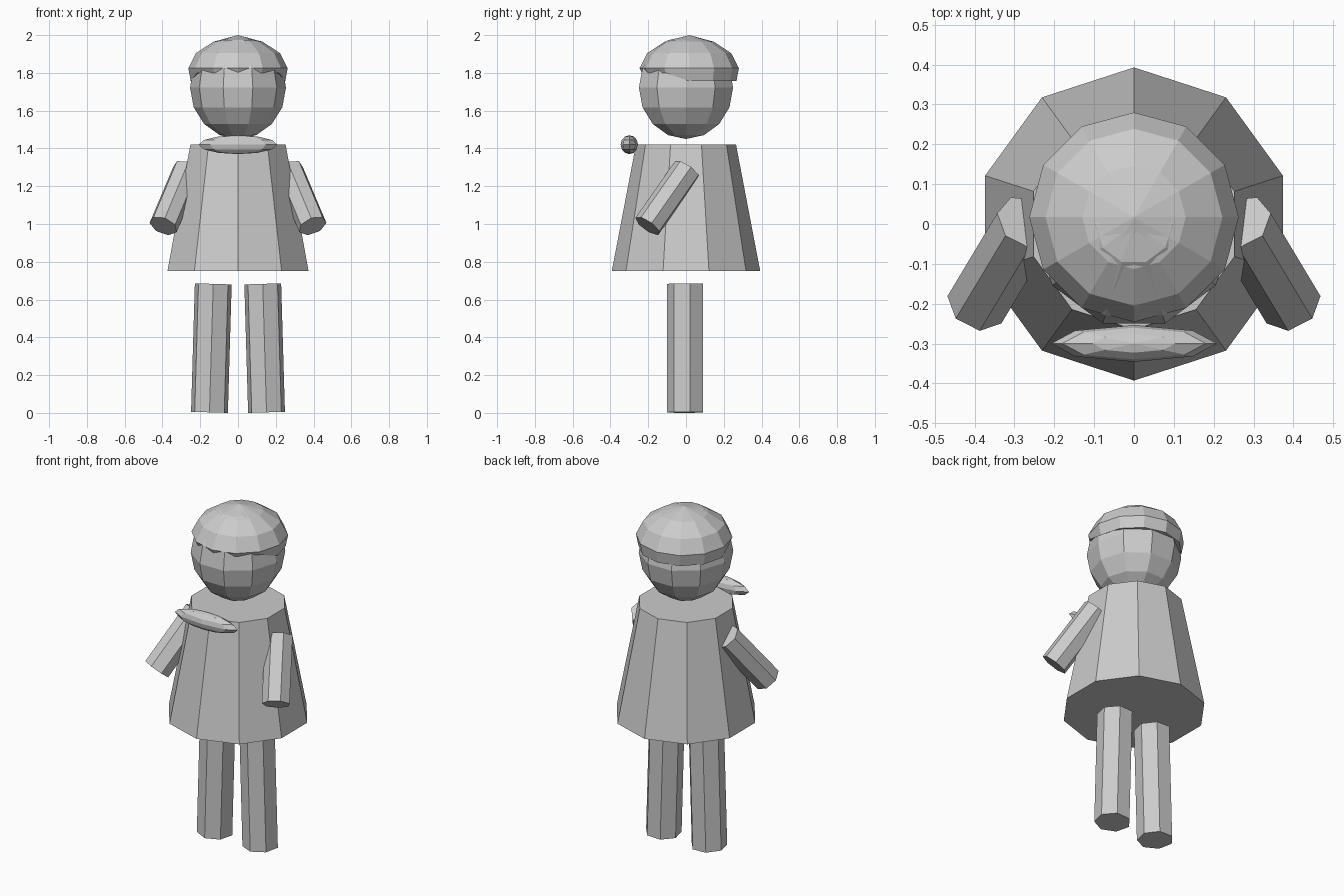
import bpy, bmesh, math
from mathutils import Vector, Matrix

if "Cube" in bpy.data.objects:
    bpy.data.objects.remove(bpy.data.objects["Cube"])

grey = bpy.data.materials.new("plain grey")
grey.diffuse_color = (0.6, 0.6, 0.6, 1)
grey.use_nodes = True
grey.node_tree.nodes["Principled BSDF"].inputs["Base Color"].default_value = grey.diffuse_color


def lathe(name, rings, sides, phase=0.0, matrix=Matrix(), shape=None):
    """Stack rings of (radius, z); zero radius makes a pole, open ends are capped."""
    bm = bmesh.new()
    loops = []
    for i, (r, z) in enumerate(rings):
        if r < 1e-5:
            loops.append([bm.verts.new((0, 0, z))] * sides)
            continue
        loop = []
        for k in range(sides):
            a = phase + k * math.tau / sides
            p = Vector((r * math.cos(a), r * math.sin(a), z))
            loop.append(bm.verts.new(shape(i, p) if shape else p))
        loops.append(loop)
    for lo, hi in zip(loops, loops[1:]):
        for k in range(sides):
            j = (k + 1) % sides
            quad = list(dict.fromkeys((lo[k], lo[j], hi[j], hi[k])))
            bm.faces.new(quad)
    for loop in (loops[0], loops[-1]):
        if len(set(loop)) > 1:
            bm.faces.new(loop)
    bmesh.ops.recalc_face_normals(bm, faces=bm.faces)
    bm.transform(matrix)
    me = bpy.data.meshes.new(name)
    bm.to_mesh(me)
    bm.free()
    me.materials.append(grey)
    ob = bpy.data.objects.new(name, me)
    bpy.context.collection.objects.link(ob)
    return ob


def ball(name, centre, radii, sides, rows):
    rings = [(math.sin(math.pi * i / rows), -math.cos(math.pi * i / rows))
             for i in range(rows + 1)]
    m = Matrix.Translation(centre) @ Matrix.Diagonal((*radii, 1))
    return lathe(name, rings, sides, 0, m)


def limb(name, bottom, top, radius, sides=7):
    a, b = Vector(bottom), Vector(top)
    axis = b - a
    turn = Vector((0, 0, 1)).rotation_difference(axis).to_matrix().to_4x4()
    return lathe(name, [(radius, 0), (radius, axis.length)], sides,
                 -math.pi / 2, Matrix.Translation(a) @ turn)


# flared coat
lathe("coat", [(0.393, 0.75), (0.265, 1.42)], 10, math.pi / 2)

# legs and arms, one of each per side
for side, s in (("left", 1), ("right", -1)):
    limb(side + "_leg", (s * 0.151, 0, 0.003), (s * 0.131, 0, 0.683), 0.1)
    limb(side + "_arm", (s * 0.395, -0.203, 0.99), (s * 0.27, 0.005, 1.287), 0.078)

# head
ball("head", (0, 0, 1.722), (0.254, 0.262, 0.272), 10, 8)


# hair cap, whose lower rim is raised at the front
def raise_front(i, p):
    if i == 0 and p.y < -0.01:
        p.z = 1.80
    return p


lathe("hair", [(0.25, 1.757), (0.263, 1.825), (0.222, 1.905), (0.13, 1.965), (0, 2.0)],
      12, 0, Matrix.Translation((0, 0.017, 0)), raise_front)

# collar roll across the front of the neck
ball("collar", (0, -0.30, 1.42), (0.208, 0.046, 0.05), 8, 6)
